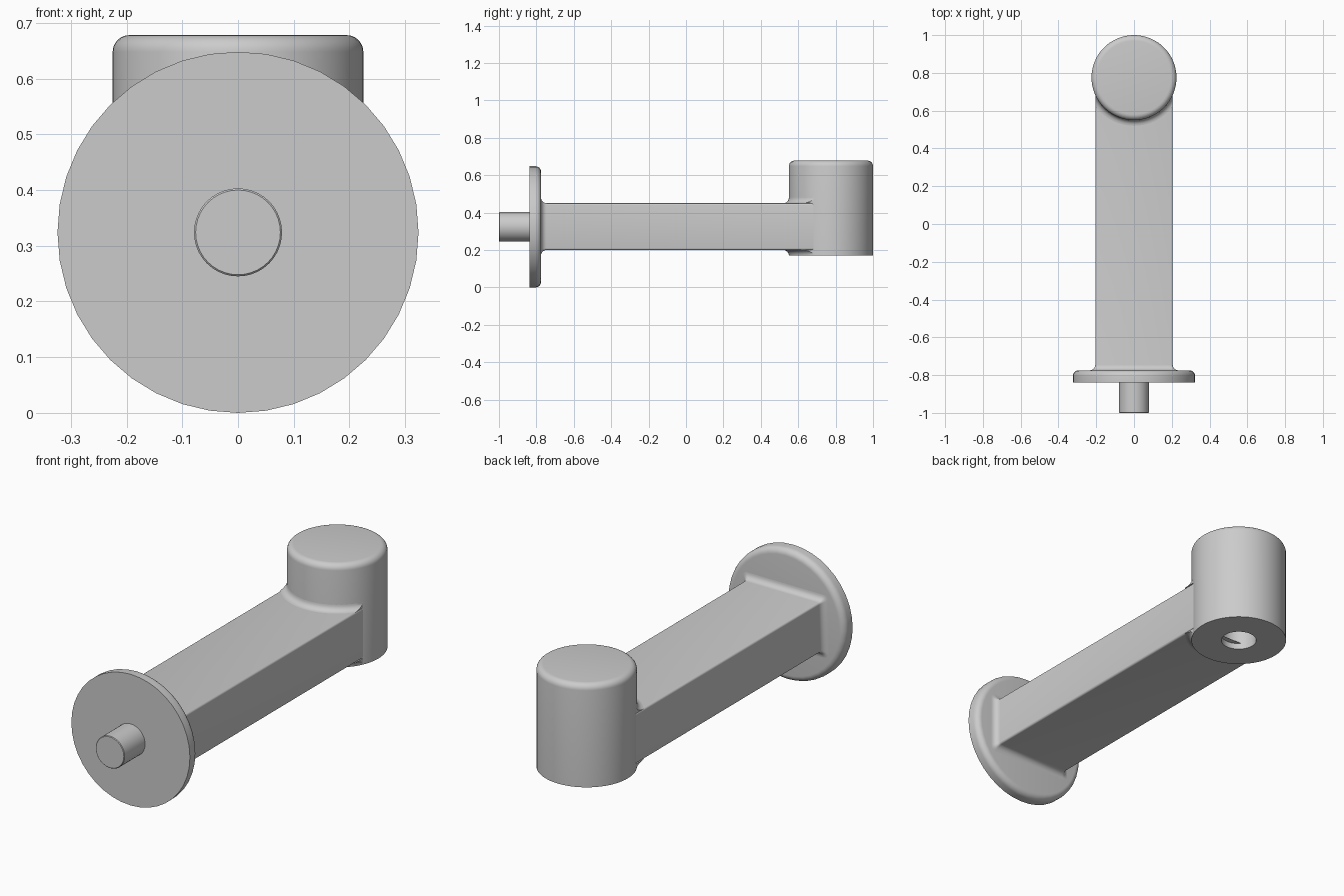
import bpy, bmesh, math
from mathutils import Matrix, Vector

cube = bpy.data.objects.get("Cube")
if cube:
    bpy.data.objects.remove(cube)

grey = bpy.data.materials.new("plain_grey")
grey.use_nodes = True
colour = (0.6, 0.6, 0.6, 1)
grey.diffuse_color = colour
grey.node_tree.nodes["Principled BSDF"].inputs["Base Color"].default_value = colour

AXIS_Z = 0.324          # height of the arm axis
POST_Y, POST_R = 0.775, 0.225
HALF_W, LOW, HIGH = 0.205, 0.2, 0.45
FILLET = 0.03


def finish(name, bm):
    bmesh.ops.remove_doubles(bm, verts=bm.verts, dist=1e-5)
    bmesh.ops.recalc_face_normals(bm, faces=bm.faces)
    mesh = bpy.data.meshes.new(name)
    bm.to_mesh(mesh)
    bm.free()
    mesh.materials.append(grey)
    obj = bpy.data.objects.new(name, mesh)
    bpy.context.collection.objects.link(obj)
    bpy.ops.object.select_all(action="DESELECT")
    obj.select_set(True)
    bpy.context.view_layer.objects.active = obj
    bpy.ops.object.shade_smooth_by_angle(angle=math.radians(35))
    return obj


def skin(bm, rows, closed):
    """Join equal-length rows of points with quads."""
    rows = [[bm.verts.new(p) for p in row] for row in rows]
    for a, b in zip(rows, rows[1:]):
        for i in range(len(a) if closed else len(a) - 1):
            j = (i + 1) % len(a)
            bm.faces.new((a[i], a[j], b[j], b[i]))
    return rows


def arc(cx, cy, r, start, end, steps=6):
    angles = [math.radians(start + (end - start) * i / steps) for i in range(steps + 1)]
    return [(cx + r * math.cos(t), cy + r * math.sin(t)) for t in angles]


def lathe(name, profile, matrix, sides):
    """Revolve (radius, height) points and cap both ends."""
    bm = bmesh.new()
    turns = [2 * math.pi * i / sides for i in range(sides)]
    rows = skin(bm, [[matrix @ Vector((r * math.cos(t), r * math.sin(t), h)) for t in turns]
                     for r, h in profile], True)
    bm.faces.new(rows[0])
    bm.faces.new(rows[-1])
    return finish(name, bm)


# Wall flange and mounting pin, revolved about the arm axis
along_y = Matrix.Translation((0, 0, AXIS_Z)) @ Matrix.Rotation(-math.pi / 2, 4, "X")
flange_r = 0.324
lathe("wall_flange", [(flange_r, -0.838)] + arc(flange_r - FILLET, -0.775 - FILLET, FILLET, 0, 90),
      along_y, 40)
lathe("mounting_pin", [(0.076, -1), (0.079, -0.997), (0.079, -0.83)], along_y, 40)

# Upright post with a rounded top and a blind hole underneath
post_profile = [(0.083, 0.35), (0.083, 0.17), (POST_R, 0.17)]
post_profile += arc(POST_R - FILLET, 0.678 - FILLET, FILLET, 0, 90)
lathe("upright_post", post_profile, Matrix.Translation((0, POST_Y, 0)), 64)


# Rectangular arm, flaring into the flange
def section(y, grow):
    w, h = HALF_W + grow, (HIGH - LOW) / 2 + grow
    r = 0.01 + grow * 0.5
    mid = (HIGH + LOW) / 2
    points = []
    for sx, sz, a in ((1, 1, 0), (-1, 1, 90), (-1, -1, 180), (1, -1, 270)):
        points += arc(sx * (w - r), mid + sz * (h - r), r, a, a + 90, 4)
    return [(x, y, z) for x, z in points]


bm = bmesh.new()
flare = arc(FILLET, -0.775 + FILLET, FILLET, 270, 180)
skin(bm, [section(y, grow) for grow, y in flare] + [section(0.72, 0)], True)
finish("arm", bm)

# Concave blends where the post meets the top and underside of the arm
for name, base, up in (("upper_blend", HIGH, 1), ("lower_blend", LOW, -1)):
    bm = bmesh.new()
    curve = arc(POST_R + FILLET, FILLET, FILLET, 180, 270)
    xs = [HALF_W * (i / 12 - 1) for i in range(25)]
    rows = [[(x, POST_Y - math.sqrt(r * r - x * x), base + up * h) for x in xs] for r, h in curve]
    skin(bm, rows, False)
    # Close the ends and hidden back
    for x in (-HALF_W, HALF_W):
        ends = [(x, POST_Y - math.sqrt(r * r - x * x), base + up * h) for r, h in curve]
        ends.append((x, ends[0][1], base))
        bm.faces.new([bm.verts.new(p) for p in ends])
    back = [(x, POST_Y - math.sqrt(POST_R ** 2 - x * x)) for x in xs]
    skin(bm, [[(x, y, base + up * h) for x, y in back] for h in (0, FILLET)], False)
    foot = [(x, POST_Y - math.sqrt((POST_R + FILLET) ** 2 - x * x)) for x in xs]
    skin(bm, [[(x, y, base) for x, y in line] for line in (back, foot)], False)
    finish(name, bm)
